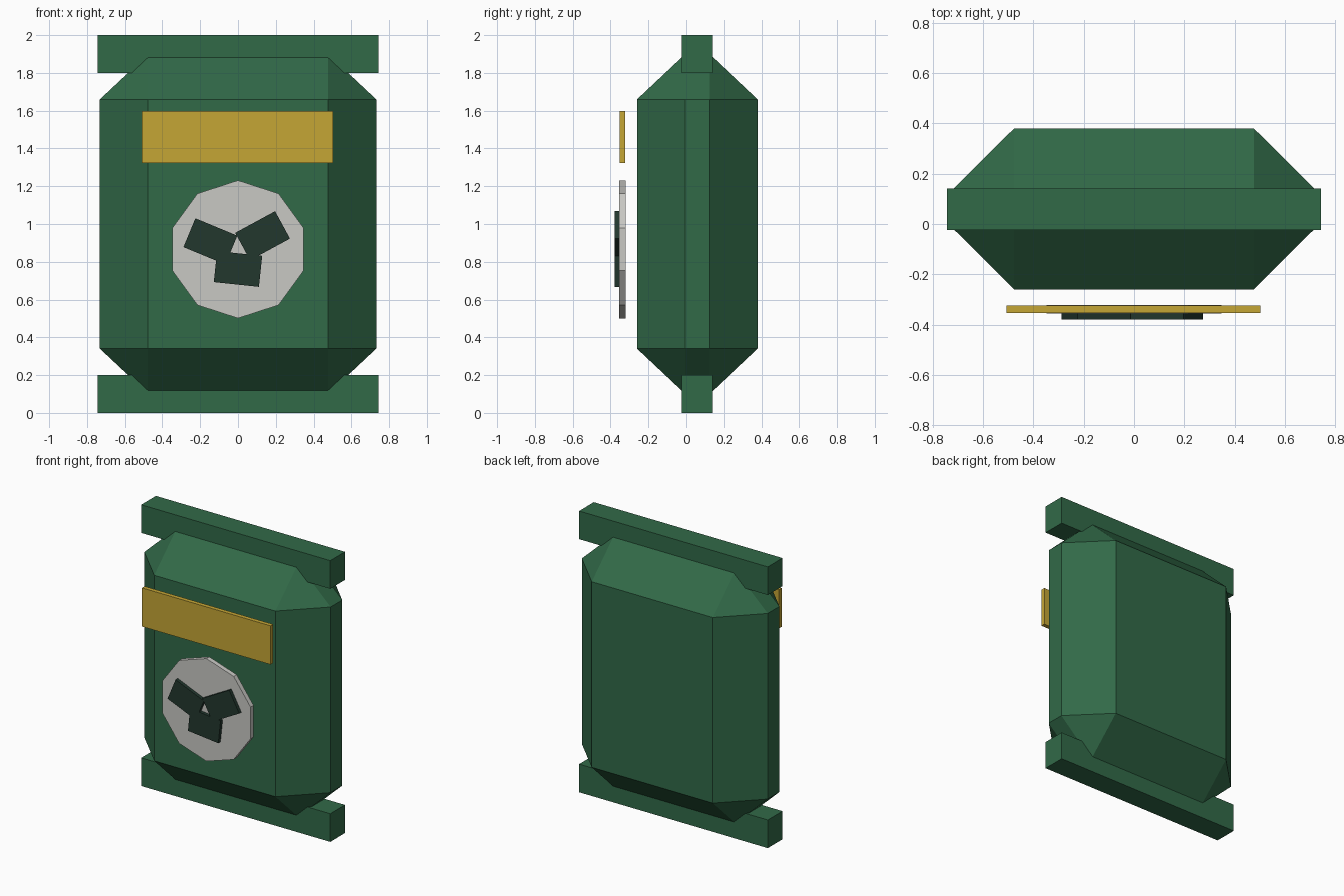
import bpy, bmesh, math
from itertools import product
from mathutils import Matrix, Vector

if "Cube" in bpy.data.objects:
    bpy.data.objects.remove(bpy.data.objects["Cube"])


def material(name, rgb):
    m = bpy.data.materials.new(name)
    m.diffuse_color = (*rgb, 1)
    m.use_nodes = True
    m.node_tree.nodes["Principled BSDF"].inputs["Base Color"].default_value = m.diffuse_color
    return m


GREEN = material("sack green", (0.031, 0.142, 0.064))
YELLOW = material("mustard yellow", (0.56, 0.38, 0.036))
GREY = material("pale grey", (0.58, 0.58, 0.55))
DARK = material("dark green", (0.016, 0.038, 0.027))


def finish(bm, name, mat):
    bmesh.ops.recalc_face_normals(bm, faces=bm.faces)
    me = bpy.data.meshes.new(name)
    bm.to_mesh(me)
    bm.free()
    me.materials.append(mat)
    ob = bpy.data.objects.new(name, me)
    bpy.context.collection.objects.link(ob)
    return ob


def box(name, centre, size, mat, angle=0):
    """Box turned by angle (degrees, counter-clockwise as seen from the front)."""
    bm = bmesh.new()
    turn = Matrix.Rotation(math.radians(-angle), 4, 'Y')
    bmesh.ops.create_cube(bm, size=1, matrix=Matrix.Translation(centre) @ turn
                          @ Matrix.Diagonal((*size, 1)))
    return finish(bm, name, mat)


# Sack body: a box with every edge cut off by a wide chamfer
centre = Vector((0, 0.06, 1.0))
outer, inner = (0.732, 0.32, 0.9), (0.476, 0.065, 0.66)
bm = bmesh.new()
for signs in product((-1, 1), repeat=3):
    for axis in range(3):
        bm.verts.new(centre + Vector([s * (outer if i == axis else inner)[i]
                                      for i, s in enumerate(signs)]))
bmesh.ops.convex_hull(bm, input=bm.verts)
bmesh.ops.dissolve_limit(bm, angle_limit=0.01, verts=bm.verts, edges=bm.edges)
finish(bm, "sack_body", GREEN)

# Flat sealed seams at both ends
for name, z in (("bottom_seam", 0.1), ("top_seam", 1.9)):
    box(name, (0, 0.058, z), (1.486, 0.165, 0.2), GREEN)

# Yellow label strip, standing just off the front
box("label_strip", (-0.002, -0.338, 1.46), (1.01, 0.03, 0.275), YELLOW)

# Ten-sided badge with a corner at the top
bm = bmesh.new()
bmesh.ops.create_cone(bm, cap_ends=True, segments=10, radius1=0.365, radius2=0.365, depth=0.034,
                      matrix=Matrix.Translation((0, -0.338, 0.866)) @ Matrix.Rotation(math.pi / 2, 4, 'X'))
finish(bm, "badge_disc", GREY)

# Three dark blocks on the badge
for name, x, z, angle in (("left_block", -0.146, 0.908, -22.5),
                          ("right_block", 0.130, 0.938, 28.5),
                          ("lower_block", 0.0, 0.762, -6)):
    box(name, (x, -0.364, z), (0.24, 0.03, 0.165), DARK, angle)
